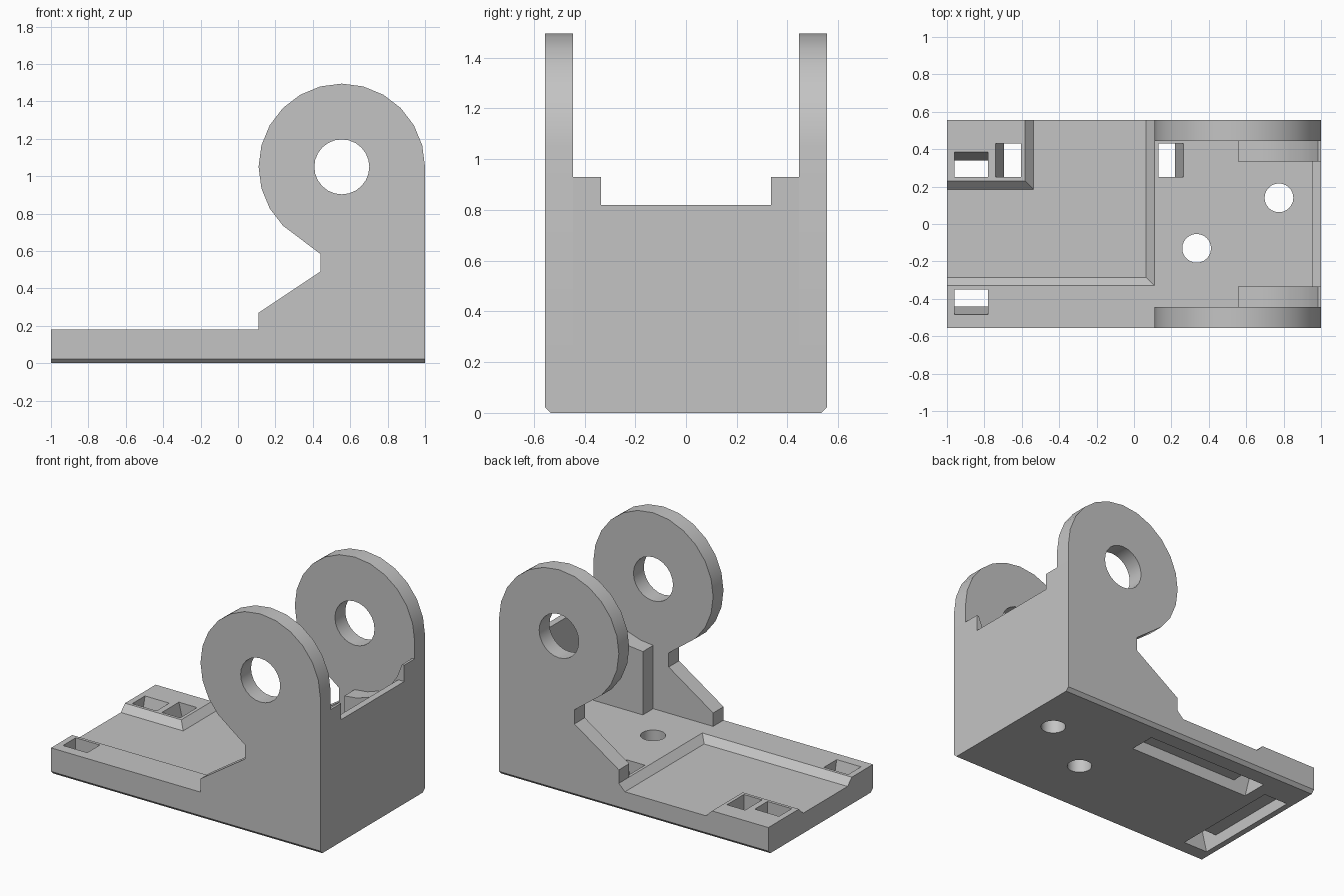
import bpy, bmesh, math
from mathutils import Vector

cube = bpy.data.objects.get("Cube")
if cube:
    bpy.data.objects.remove(cube, do_unlink=True)

grey = bpy.data.materials.new("plain grey")
grey.use_nodes = True
grey.diffuse_color = (0.55, 0.55, 0.55, 1)
grey.node_tree.nodes["Principled BSDF"].inputs["Base Color"].default_value = grey.diffuse_color

HALF_W = 0.555          # half width in y
WALL_IN = 0.445         # inner face of the side walls
PAD_IN = 0.335          # inner face of the pads
TOP = 0.18              # top of the base plate
AXIS_X, AXIS_Z, RADIUS = 0.555, 1.05, 0.445


def loft(name, ring_a, ring_b):
    """Closed solid between two matching rings of points."""
    bm = bmesh.new()
    a = [bm.verts.new(p) for p in ring_a]
    b = [bm.verts.new(p) for p in ring_b]
    bm.faces.new(a)
    bm.faces.new(b)
    for i in range(len(a)):
        j = (i + 1) % len(a)
        bm.faces.new((a[i], a[j], b[j], b[i]))
    bmesh.ops.recalc_face_normals(bm, faces=bm.faces)
    mesh = bpy.data.meshes.new(name)
    bm.to_mesh(mesh)
    bm.free()
    mesh.materials.append(grey)
    obj = bpy.data.objects.new(name, mesh)
    bpy.context.collection.objects.link(obj)
    return obj


def prism(name, profile, axis, start, end):
    """Extrude a 2D profile along x, y or z."""
    def place(p, t):
        co = list(p)
        co.insert("xyz".index(axis), t)
        return Vector(co)
    return loft(name, [place(p, start) for p in profile], [place(p, end) for p in profile])


def box(name, low, high):
    rect = [(low[0], low[1]), (high[0], low[1]), (high[0], high[1]), (low[0], high[1])]
    return prism(name, rect, "z", low[2], high[2])


def arc(cx, cy, r, start, end, steps):
    angles = [math.radians(start + (end - start) * i / steps) for i in range(steps + 1)]
    return [(cx + r * math.cos(t), cy + r * math.sin(t)) for t in angles]


def circle(cx, cy, r, steps=24):
    return arc(cx, cy, r, 0, 360, steps)[:-1]


def cut(obj, cutters):
    """Subtract the cutters, bake the result and remove them."""
    for c in cutters:
        c.hide_render = True
        mod = obj.modifiers.new("cut", "BOOLEAN")
        mod.operation = "DIFFERENCE"
        mod.solver = "EXACT"
        mod.object = c
    bpy.context.view_layer.update()
    graph = bpy.context.evaluated_depsgraph_get()
    mesh = bpy.data.meshes.new_from_object(obj.evaluated_get(graph))
    obj.modifiers.clear()
    obj.data = mesh
    for c in cutters:
        bpy.data.objects.remove(c, do_unlink=True)


def strap_profile(a, b):
    """Underside channel with a flared opening up through the plate at each end."""
    flare, gap, roof, high = 0.045, 0.09, 0.08, 0.2
    slope = flare / TOP
    low = -0.02
    return [(a - slope * low, low), (b + slope * low, low), (b + slope * high, high),
            (b - gap, high), (b - gap, roof), (a + gap, roof),
            (a + gap, high), (a - slope * high, high)]


# Base plate with chamfered lower edges
c = 0.022
base = prism("base_plate", [(-HALF_W + c, 0), (HALF_W - c, 0), (HALF_W, c), (HALF_W, TOP),
                            (-HALF_W, TOP), (-HALF_W, c)], "x", -1, 1)


# Shallow tray with sloping edges, leaving a raised corner block
def tray_ring(z):
    s = z - 0.135
    return [Vector((x, y, z)) for x, y in (
        (-1.2, -0.285 - s), (0.065 + s, -0.285 - s), (0.065 + s, 0.8),
        (-0.537 - s, 0.8), (-0.537 - s, 0.185 + s), (-1.2, 0.185 + s))]


cut(base, [
    loft("tray_cutter", tray_ring(0.135), tray_ring(0.21)),
    prism("long_strap_cutter", strap_profile(-0.695, 0.22), "y", 0.25, 0.43),
    prism("cross_strap_cutter", strap_profile(-0.44, 0.34), "x", -0.96, -0.78),
    prism("front_screw_cutter", circle(0.335, -0.13, 0.077), "z", -0.1, 0.3),
    prism("back_screw_cutter", circle(0.775, 0.14, 0.077), "z", -0.1, 0.3),
])
parts = [base]

# Side walls with round eyes, and concave pads inside them
wall_profile = ([(1, TOP)] + arc(AXIS_X, AXIS_Z, RADIUS, 0, 225, 15)
                + [(0.44, 0.585), (0.44, 0.49), (0.11, 0.27), (0.11, TOP)])
pad_top = 0.93
end_angle = math.degrees(math.asin((pad_top - AXIS_Z) / RADIUS))
pad_profile = ([(1, TOP), (1, pad_top)]
               + arc(AXIS_X, AXIS_Z, RADIUS, end_angle, -90, 6) + [(AXIS_X, TOP)])
for side, sign in (("front", -1), ("back", 1)):
    wall = prism(side + "_wall", wall_profile, "y", sign * WALL_IN, sign * HALF_W)
    cut(wall, [prism("eye_cutter", circle(AXIS_X, AXIS_Z, 0.147), "y", sign * 0.3, sign * 0.7)])
    pad = prism(side + "_pad", pad_profile, "y", sign * PAD_IN, sign * WALL_IN)
    parts += [wall, pad]

# Thin end plate joining the walls
parts.append(box("end_plate", (0.955, -PAD_IN, TOP), (1, PAD_IN, 0.82)))

# Smooth the round surfaces, keep edges sharp
bpy.ops.object.select_all(action="DESELECT")
for obj in parts:
    obj.select_set(True)
bpy.context.view_layer.objects.active = base
bpy.ops.object.shade_smooth_by_angle(angle=math.radians(25))
